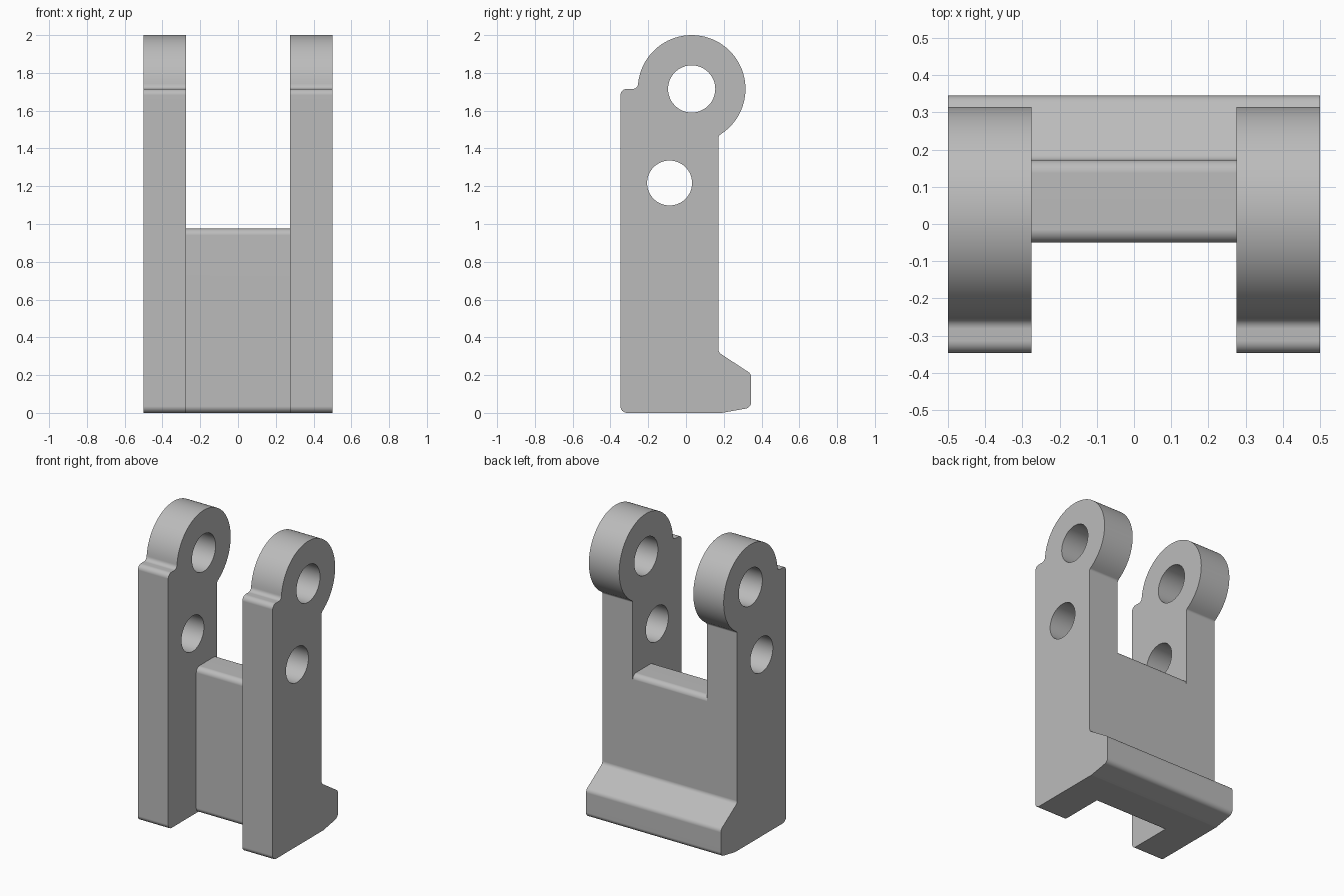
import bpy, bmesh, math
from mathutils import Vector

if "Cube" in bpy.data.objects:
    bpy.data.objects.remove(bpy.data.objects["Cube"])

HALF_WIDTH, SLOT = 0.5, 0.275
EYE, EYE_R = Vector((0.03, 1.715)), 0.285

grey = bpy.data.materials.new("plain grey")
grey.use_nodes = True
grey.diffuse_color = (0.5, 0.5, 0.5, 1)
grey.node_tree.nodes["Principled BSDF"].inputs["Base Color"].default_value = (0.5, 0.5, 0.5, 1)


def rounded(corners, steps=6):
    """Turn (y, z, radius) corners into an outline with filleted corners."""
    out = []
    for i, (y, z, r) in enumerate(corners):
        p = Vector((y, z))
        if r == 0:
            out.append(p)
            continue
        a = (Vector(corners[i - 1][:2]) - p).normalized()
        b = (Vector(corners[(i + 1) % len(corners)][:2]) - p).normalized()
        half = a.angle(b) / 2
        centre = p + (a + b).normalized() * r / math.sin(half)
        start = p + a * r / math.tan(half) - centre
        end = p + b * r / math.tan(half) - centre
        sweep = math.pi - 2 * half
        for k in range(steps + 1):
            t = k / steps
            out.append(centre + (start * math.sin((1 - t) * sweep)
                                 + end * math.sin(t * sweep)) / math.sin(sweep))
    return out


def arc(centre, r, start, end, n):
    angles = [math.radians(start + (end - start) * k / n) for k in range(n + 1)]
    return [(centre[0] + r * math.cos(a), centre[1] + r * math.sin(a), 0) for a in angles]


def extrude(name, outline, half):
    """Extrude a y-z outline along x, symmetric about x = 0."""
    bm = bmesh.new()
    face = bm.faces.new([bm.verts.new((-half, p[0], p[1])) for p in outline])
    moved = bmesh.ops.extrude_face_region(bm, geom=[face])["geom"]
    bmesh.ops.translate(bm, vec=(2 * half, 0, 0),
                        verts=[v for v in moved if isinstance(v, bmesh.types.BMVert)])
    bmesh.ops.recalc_face_normals(bm, faces=bm.faces)
    mesh = bpy.data.meshes.new(name)
    bm.to_mesh(mesh)
    bm.free()
    mesh.materials.append(grey)
    obj = bpy.data.objects.new(name, mesh)
    bpy.context.collection.objects.link(obj)
    return obj


# Full-width body: foot at the back, upright, and round eye on top
side = [(-0.347, 0, 0.035), (0.19, 0, 0.05), (0.345, 0.028, 0.035),
        (0.345, 0.207, 0.035), (0.172, 0.32, 0.03), (0.172, 1.467, 0.018)]
side += arc(EYE, EYE_R, -56, 174, 56)
side += [(-0.255, 1.715, 0.028), (-0.347, 1.715, 0.033)]
bracket = extrude("clevis_bracket", rounded(side), HALF_WIDTH)

# Slot between the two legs, leaving a rounded web
slot = [(-0.6, -0.2, 0), (-0.014, -0.2, 0), (-0.014, -0.0003, 0),
        (-0.05, -0.0003, 0.035), (-0.05, 0.975, 0.035), (0.1723, 0.975, 0.035),
        (0.1723, 0.939, 0), (0.6, 0.939, 0), (0.6, 2.2, 0), (-0.6, 2.2, 0)]
cutters = [extrude("slot_cutter", rounded(slot), SLOT)]

# Pin holes through both legs
for name, centre, r in (("upper_hole_cutter", EYE, 0.125),
                        ("lower_hole_cutter", (-0.087, 1.217), 0.119)):
    cutters.append(extrude(name, arc(centre, r, 0, 352.5, 47), 0.7))

bpy.ops.object.select_all(action="DESELECT")
bpy.context.view_layer.objects.active = bracket
bracket.select_set(True)
for cutter in cutters:
    mod = bracket.modifiers.new(cutter.name, "BOOLEAN")
    mod.operation, mod.solver, mod.object = "DIFFERENCE", "EXACT", cutter
    bpy.ops.object.modifier_apply(modifier=mod.name)
    bpy.data.objects.remove(cutter)

# Smooth curves, crisp edges
bpy.ops.object.shade_smooth_by_angle(angle=math.radians(30))
weighted = bracket.modifiers.new("weighted_normals", "WEIGHTED_NORMAL")
weighted.keep_sharp = True
